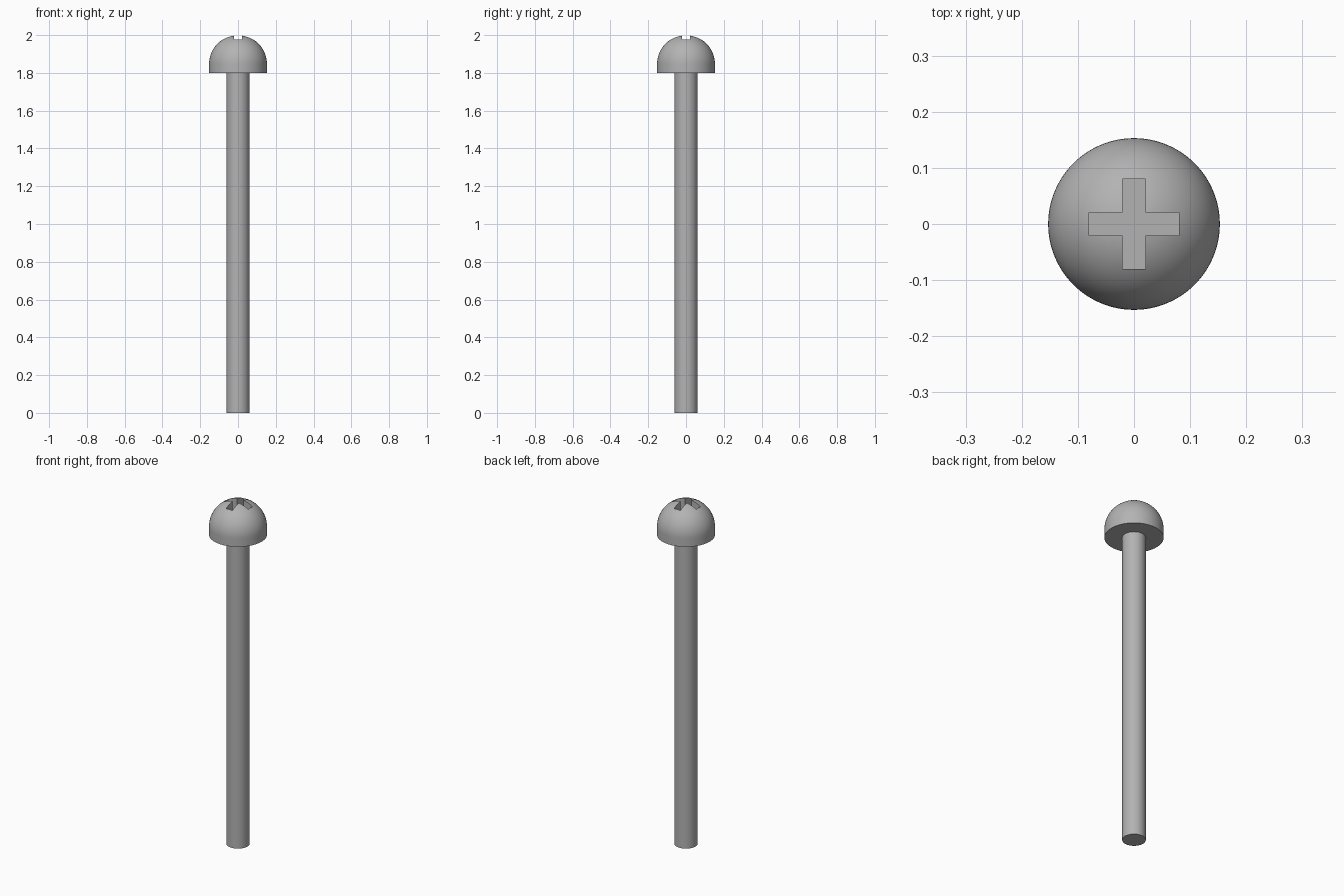
import bpy
import bmesh
import math

cube = bpy.data.objects.get("Cube")
if cube:
    bpy.data.objects.remove(cube, do_unlink=True)

HEAD_R = 0.153
SHAFT_R = 0.061
HEAD_BASE = 1.8
DOME_BASE = 2.0 - HEAD_R
SLOT_FLOOR = 1.92
SEGMENTS = 96

steel = bpy.data.materials.new("grey steel")
steel.use_nodes = True
steel.diffuse_color = (0.45, 0.45, 0.45, 1)
steel.node_tree.nodes["Principled BSDF"].inputs["Base Color"].default_value = (0.45, 0.45, 0.45, 1)


def finish(name, bm):
    """Turn a bmesh into a named steel object."""
    bmesh.ops.recalc_face_normals(bm, faces=bm.faces)
    mesh = bpy.data.meshes.new(name)
    bm.to_mesh(mesh)
    bm.free()
    mesh.materials.append(steel)
    obj = bpy.data.objects.new(name, mesh)
    bpy.context.collection.objects.link(obj)
    return obj


def lathe(name, profile):
    """Spin a profile of (radius, height) points around z."""
    bm = bmesh.new()
    verts = [bm.verts.new((r, 0, z)) for r, z in profile]
    edges = [bm.edges.new(pair) for pair in zip(verts, verts[1:])]
    bmesh.ops.spin(bm, geom=verts + edges, cent=(0, 0, 0), axis=(0, 0, 1),
                   angle=math.tau, steps=SEGMENTS, use_duplicate=False)
    bmesh.ops.remove_doubles(bm, verts=bm.verts, dist=0.0001)
    return finish(name, bm)


def smooth(obj):
    bpy.ops.object.select_all(action="DESELECT")
    obj.select_set(True)
    bpy.context.view_layer.objects.active = obj
    bpy.ops.object.shade_smooth_by_angle(angle=math.radians(30))


# Straight shank
shank = lathe("shank", [(0, 0), (SHAFT_R, 0), (SHAFT_R, HEAD_BASE + 0.02), (0, HEAD_BASE + 0.02)])

# Round head: short collar under a hemisphere
steps = 24
dome = [(HEAD_R * math.cos(a), DOME_BASE + HEAD_R * math.sin(a))
        for a in (i * math.pi / 2 / steps for i in range(steps))]
head = lathe("head", [(0, HEAD_BASE), (HEAD_R, HEAD_BASE)] + dome + [(0, 2.0)])

# Cross-shaped cutter for the drive recess
arm, half = 0.08, 0.0205
corners = [(half, half), (half, arm), (-half, arm)]
bm = bmesh.new()
outline = []
for quarter in range(4):
    c, s = round(math.cos(quarter * math.pi / 2)), round(math.sin(quarter * math.pi / 2))
    outline += [bm.verts.new((x * c - y * s, x * s + y * c, SLOT_FLOOR)) for x, y in corners]
base = bm.faces.new(outline)
raised = bmesh.ops.extrude_face_region(bm, geom=[base])["geom"]
bmesh.ops.translate(bm, vec=(0, 0, 0.2),
                    verts=[v for v in raised if isinstance(v, bmesh.types.BMVert)])
cutter = finish("recess_cutter", bm)
cutter.hide_render = True

# Cut the recess, then drop the cutter
cut = head.modifiers.new("cross recess", "BOOLEAN")
cut.operation = "DIFFERENCE"
cut.solver = "EXACT"
cut.object = cutter
bpy.context.view_layer.objects.active = head
bpy.ops.object.modifier_apply(modifier=cut.name)
bpy.data.objects.remove(cutter, do_unlink=True)

for part in (shank, head):
    smooth(part)
